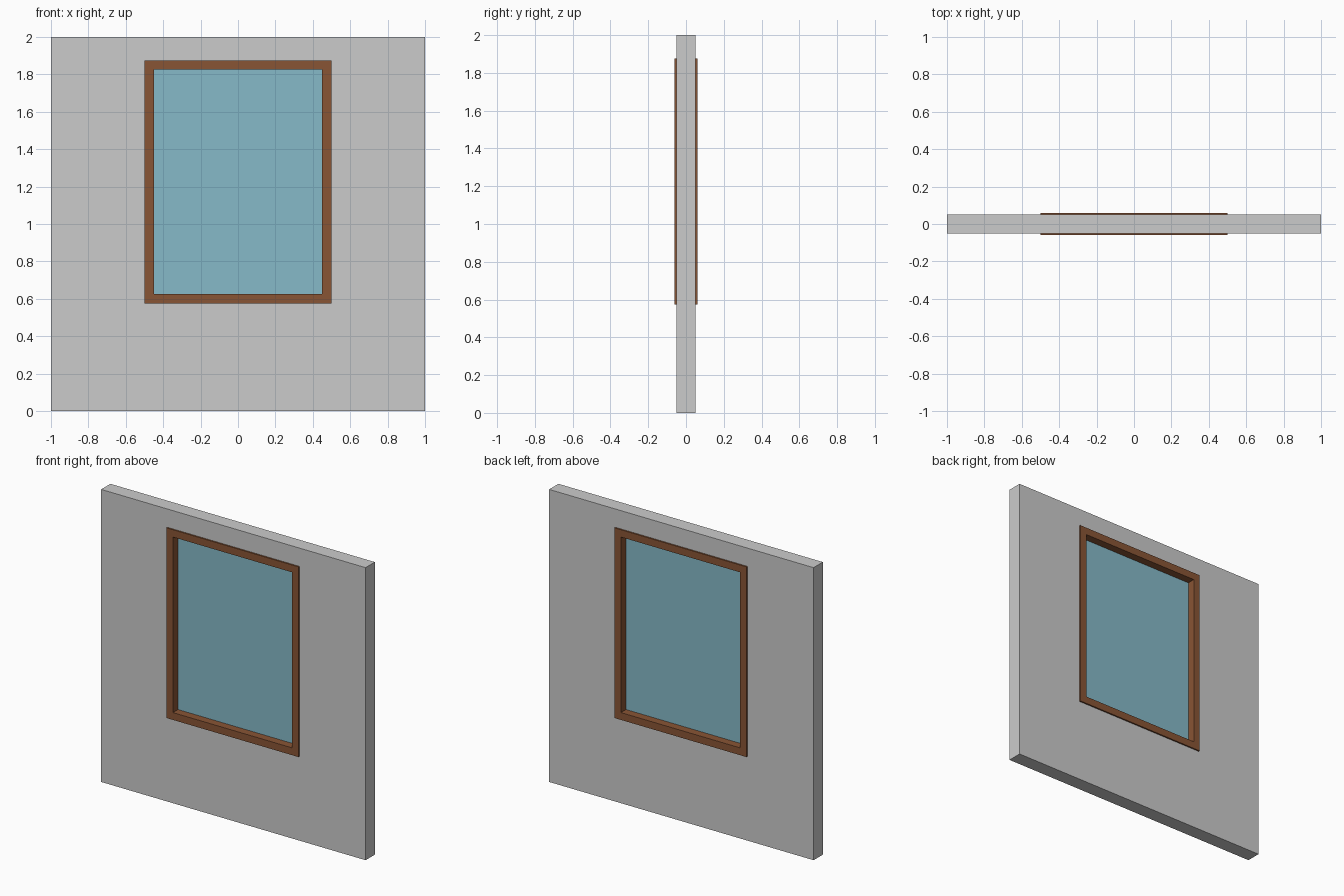
import bpy, bmesh

if "Cube" in bpy.data.objects:
    bpy.data.objects.remove(bpy.data.objects["Cube"])


def finish(name, bm, color=None):
    bmesh.ops.recalc_face_normals(bm, faces=bm.faces)
    mesh = bpy.data.meshes.new(name)
    bm.to_mesh(mesh)
    bm.free()
    obj = bpy.data.objects.new(name, mesh)
    bpy.context.collection.objects.link(obj)
    if color:
        mat = bpy.data.materials.new(name + "_material")
        mat.diffuse_color = color
        mat.use_nodes = True
        mat.node_tree.nodes["Principled BSDF"].inputs["Base Color"].default_value = mat.diffuse_color
        mesh.materials.append(mat)
    return obj


def corners(bm, rect, y):
    x, z0, z1 = rect
    return [bm.verts.new((px, y, pz)) for px, pz in
            ((-x, z0), (x, z0), (x, z1), (-x, z1))]


def panel(name, outer, depth, inner=None, color=None):
    """Upright slab centred on y = 0, with an optional rectangular opening.
    Rectangles are (half width, bottom, top)."""
    bm = bmesh.new()
    loop = corners(bm, outer, -depth / 2)
    if inner:
        hole = corners(bm, inner, -depth / 2)
        faces = [bm.faces.new((loop[i], loop[(i + 1) % 4],
                               hole[(i + 1) % 4], hole[i])) for i in range(4)]
    else:
        faces = [bm.faces.new(loop)]
    # solid thickness, keeping the front faces as the front cap
    ext = bmesh.ops.extrude_face_region(bm, geom=faces, use_keep_orig=True)
    moved = [g for g in ext["geom"] if isinstance(g, bmesh.types.BMVert)]
    bmesh.ops.translate(bm, verts=moved, vec=(0, depth, 0))
    return finish(name, bm, color)


FRAME = (0.50, 0.575, 1.875)
PANE = (0.45, 0.625, 1.825)

# Wall with window opening
panel("wall", (1.0, 0.0, 2.0), 0.10, FRAME)

# Wooden frame, slightly proud of the wall on both sides
panel("window_frame", FRAME, 0.12, PANE, (0.25, 0.09, 0.035, 1))

# Thin glass pane in the middle of the frame
panel("glass_pane", PANE, 0.01, None, (0.24, 0.49, 0.58, 1))
